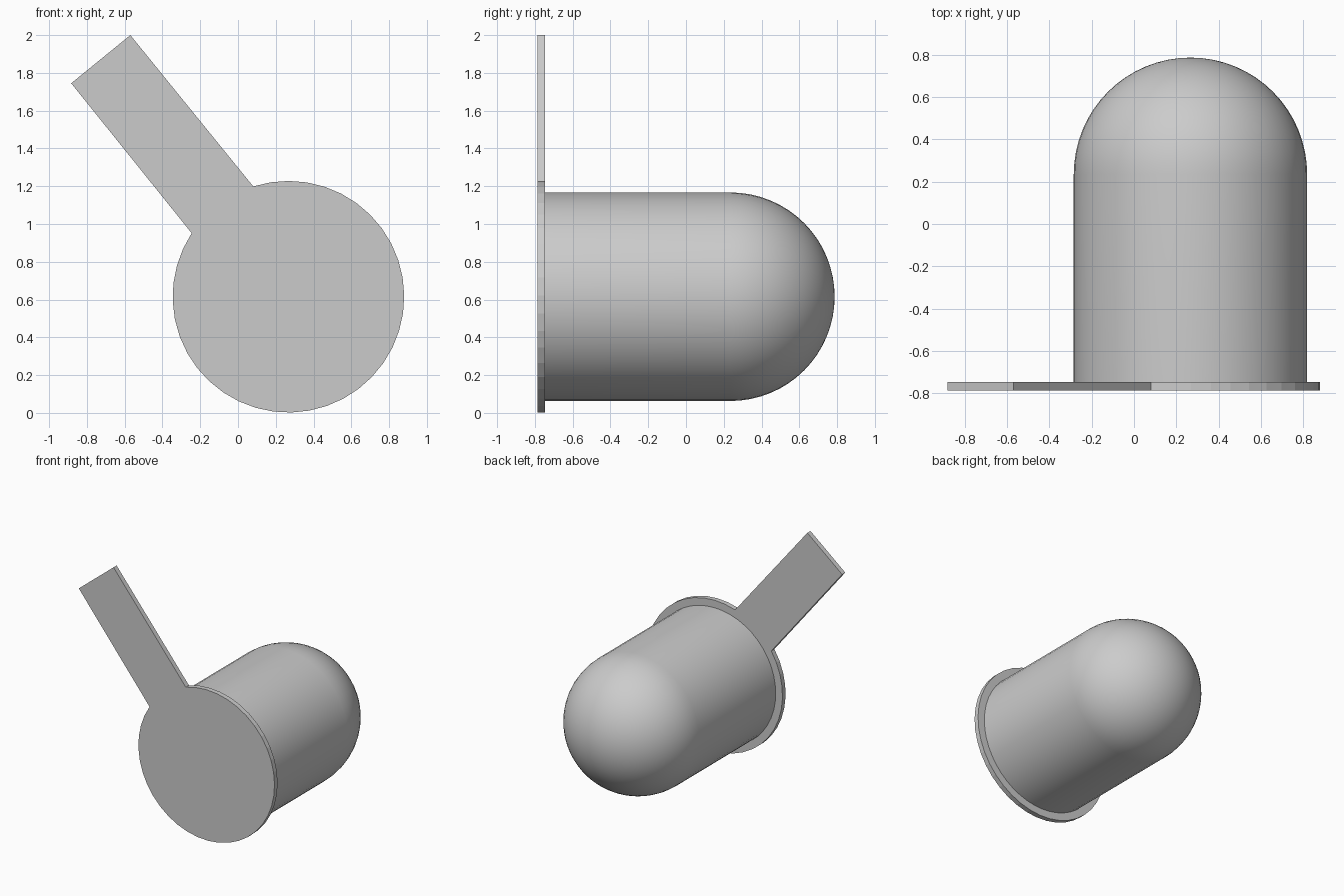
import bpy, bmesh
from math import sin, cos, pi, radians
from mathutils import Vector

cube = bpy.data.objects.get("Cube")
if cube:
    bpy.data.objects.remove(cube, do_unlink=True)

CX, CZ = 0.267, 0.615          # shared axis of flange and body
FRONT, BACK = -0.787, -0.747   # plate thickness along y

grey = bpy.data.materials.new("plain_grey")
grey.use_nodes = True
colour = (0.6, 0.6, 0.6, 1)
grey.diffuse_color = colour
grey.node_tree.nodes["Principled BSDF"].inputs["Base Color"].default_value = colour


def finish(name, bm):
    bmesh.ops.recalc_face_normals(bm, faces=bm.faces)
    mesh = bpy.data.meshes.new(name)
    bm.to_mesh(mesh)
    bm.free()
    mesh.materials.append(grey)
    obj = bpy.data.objects.new(name, mesh)
    bpy.context.collection.objects.link(obj)
    return obj


# Flange and handle: one flat outline, extruded
bm = bmesh.new()
radius, start, end, steps = 0.613, radians(146.7), radians(467.7), 36
outline = []
for i in range(steps + 1):
    a = start + (end - start) * i / steps
    outline.append((CX + radius * cos(a), CZ + radius * sin(a)))
outline += [(-0.57, 2.0), (-0.883, 1.745)]
face = bm.faces.new([bm.verts.new((x, FRONT, z)) for x, z in outline])
extruded = bmesh.ops.extrude_face_region(bm, geom=[face])
moved = [v for v in extruded["geom"] if isinstance(v, bmesh.types.BMVert)]
bmesh.ops.translate(bm, verts=moved, vec=(0, BACK - FRONT, 0))
finish("flange_with_handle", bm)

# Round body with a hemispherical end: lathed profile
bm = bmesh.new()
r, shoulder, rings = 0.552, 0.235, 16
profile = [(0, BACK), (r, BACK)]
profile += [(r * cos(i * pi / 2 / rings), shoulder + r * sin(i * pi / 2 / rings))
            for i in range(rings + 1)]
verts = [bm.verts.new((CX + d, y, CZ)) for d, y in profile]
edges = [bm.edges.new(pair) for pair in zip(verts, verts[1:])]
bmesh.ops.spin(bm, geom=verts + edges, cent=(CX, 0, CZ), axis=Vector((0, 1, 0)),
               angle=2 * pi, steps=48, use_duplicate=False)
bmesh.ops.remove_doubles(bm, verts=bm.verts, dist=0.0005)
body = finish("domed_body", bm)

bpy.ops.object.select_all(action="DESELECT")
body.select_set(True)
bpy.context.view_layer.objects.active = body
bpy.ops.object.shade_smooth_by_angle(angle=radians(30))
